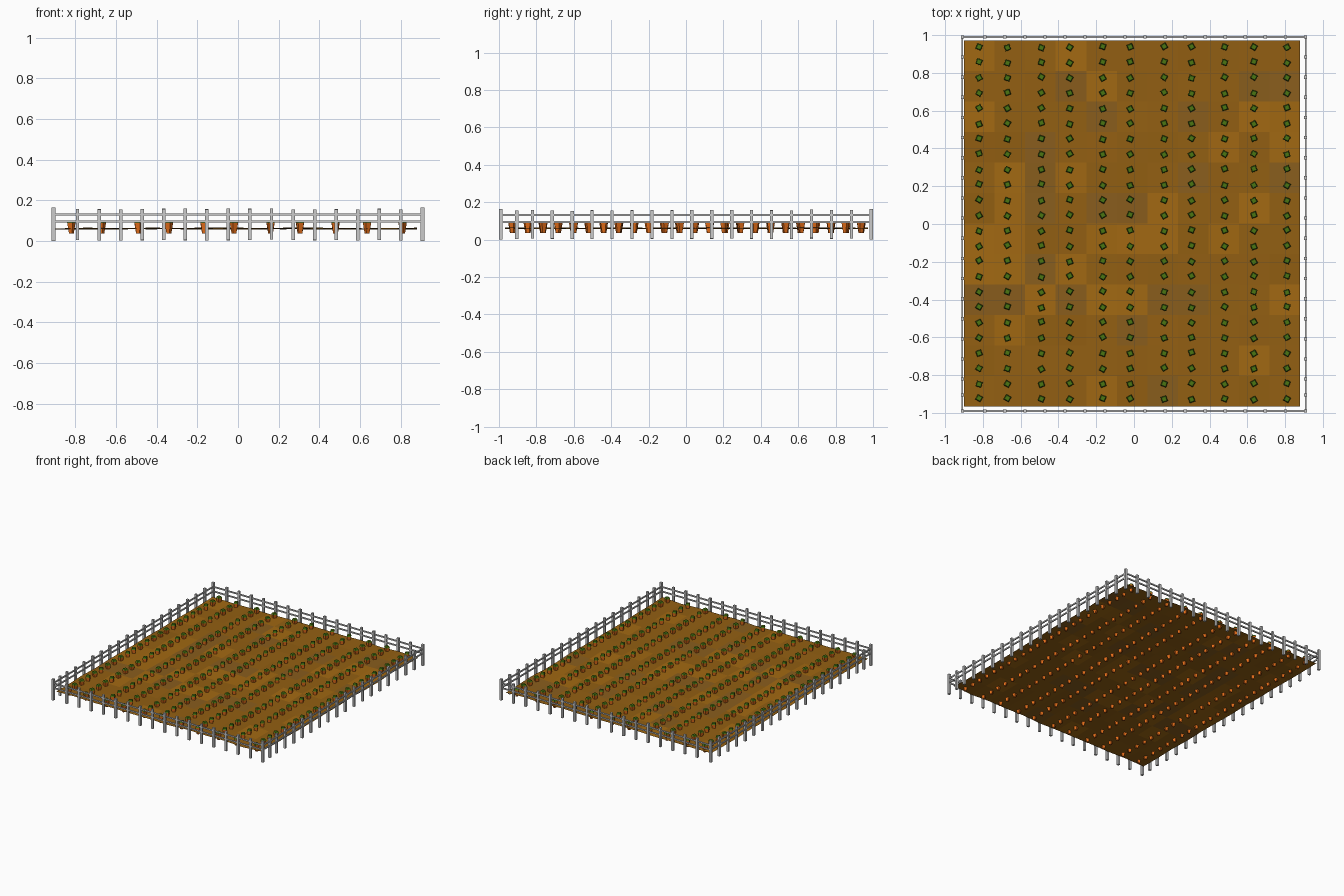
import bpy, bmesh, math, random
from mathutils import Matrix, Vector

if "Cube" in bpy.data.objects:
    bpy.data.objects.remove(bpy.data.objects["Cube"])

random.seed(7)

def material(name, rgb):
    m = bpy.data.materials.new(name)
    m.diffuse_color = (*rgb, 1)
    m.use_nodes = True
    m.node_tree.nodes["Principled BSDF"].inputs["Base Color"].default_value = m.diffuse_color
    return m

def finish(bm, name, mats=()):
    me = bpy.data.meshes.new(name)
    bm.to_mesh(me)
    bm.free()
    for m in mats:
        me.materials.append(m)
    ob = bpy.data.objects.new(name, me)
    bpy.context.collection.objects.link(ob)
    return ob

def box(bm, centre, size):
    mat = Matrix.Translation(centre) @ Matrix.Diagonal((*size, 1))
    bmesh.ops.create_cube(bm, size=1, matrix=mat)

def frustum(bm, x, y, z0, z1, r0, r1, angle):
    mat = Matrix.Translation((x, y, (z0 + z1) / 2)) @ Matrix.Rotation(angle, 4, 'Z')
    bmesh.ops.create_cone(bm, cap_ends=True, segments=4, radius1=r0, radius2=r1,
                          depth=z1 - z0, matrix=mat)

soils = [material("soil", (0.29, 0.115, 0.006)),
         material("soil_light", (0.36, 0.14, 0.006)),
         material("soil_dark", (0.25, 0.11, 0.012))]
orange = material("orange", (0.80, 0.16, 0.01))
green = material("green", (0.07, 0.18, 0.006))

# Soil: slightly uneven patchwork sheet
bm = bmesh.new()
X0, X1, Y0, Y1, NX, NY = -0.90, 0.88, -0.967, 0.972, 11, 12
grid = [[bm.verts.new((X0 + (X1 - X0) * i / NX, Y0 + (Y1 - Y0) * j / NY,
                       0.061 + random.uniform(-0.005, 0.005)))
         for j in range(NY + 1)] for i in range(NX + 1)]
for i in range(NX):
    for j in range(NY):
        f = bm.faces.new((grid[i][j], grid[i + 1][j], grid[i + 1][j + 1], grid[i][j + 1]))
        f.material_index = random.choices((0, 1, 2), (6, 2, 1))[0]
finish(bm, "soil", soils)

# Carrots: tapered four-sided roots with a leafy cap
roots, tops = bmesh.new(), bmesh.new()
columns = [-0.82, -0.67, -0.49, -0.34, -0.165, -0.02, 0.16, 0.305, 0.48, 0.635, 0.81]
for x in columns:
    for j in range(24):
        y = 0.937 - j * 0.081 + random.uniform(-0.004, 0.004)
        a = math.radians(random.choice((15, 25, 65, 75)))
        frustum(roots, x, y, 0.036, 0.088, 0.012, 0.021, a)
        frustum(tops, x, y, 0.088, 0.099, 0.022, 0.016, a)
finish(roots, "carrot_roots", [orange])
finish(tops, "carrot_leaves", [green])

# Fence posts: even spacing, with a shorter gap at the first corners
FX, FY = 0.908, 0.99
xs = [-0.79 + 0.1061 * i for i in range(16)]
ys = [-0.905, -0.82] + [-0.715 + 0.1066 * i for i in range(16)]
spots = [(x, s * FY) for x in xs for s in (-1, 1)]
spots += [(s * FX, y) for y in ys for s in (-1, 1)]
posts = bmesh.new()
for x, y in spots:
    dz = random.uniform(0, 0.012)
    box(posts, (x, y, 0.078 + dz / 2), (0.017, 0.017, 0.152))
for sx in (-1, 1):
    for sy in (-1, 1):
        box(posts, (sx * FX, sy * FY, 0.0825), (0.018, 0.018, 0.165))
finish(posts, "fence_posts")

# Fence rails: two on every side
rails = bmesh.new()
for z in (0.095, 0.131):
    for s in (-1, 1):
        box(rails, (0, s * FY, z), (2 * FX, 0.008, 0.010))
        box(rails, (s * FX, 0, z), (0.008, 2 * FY, 0.010))
finish(rails, "fence_rails")
